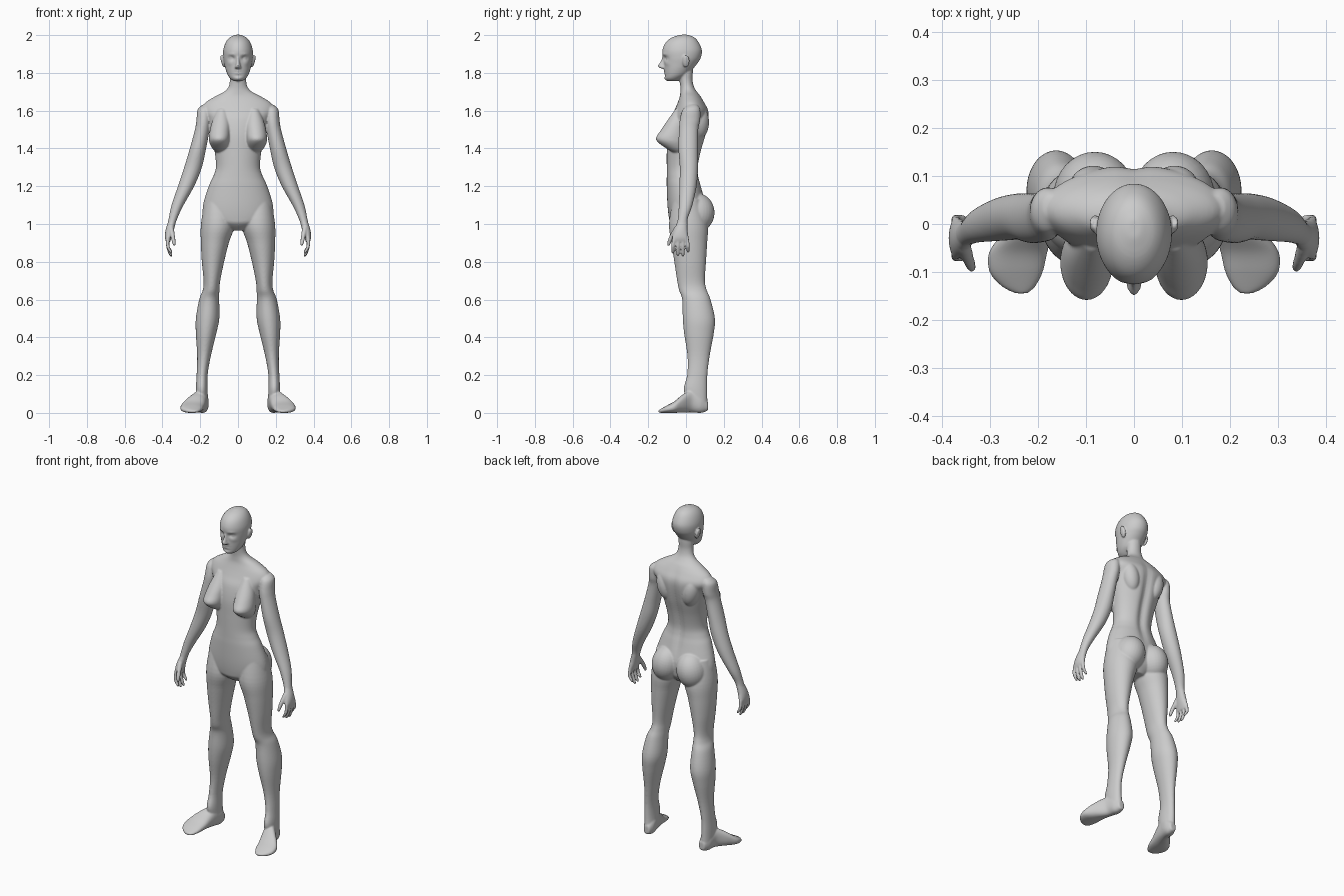
import bpy, bmesh, math
from mathutils import Matrix, Vector


def catmull(a, b, c, d, t):
    return 0.5 * (2*b + (c - a)*t + (2*a - 5*b + 4*c - d)*t*t + (3*b - a - 3*c + d)*t**3)


def refine(st, n):
    out = []
    for i in range(len(st) - 1):
        p = [st[max(i-1, 0)], st[i], st[i+1], st[min(i+2, len(st)-1)]]
        out += [[catmull(*q, k/n) for q in zip(*p)] for k in range(n)]
    return out + [list(st[-1])]


def loft(bm, st, axis='z', side=1, seg=40, sub=5, power=1.0):
    """Stations: (position along axis, centre x, half width, low edge, high edge)."""
    rings = []
    for pos, cx, rx, lo, hi in refine(st, sub):
        ring = []
        for i in range(seg):
            a = math.tau * i / seg
            c, s = math.cos(a), math.sin(a)
            x = side * (cx + rx * math.copysign(abs(c)**power, c))
            o = (lo + hi)/2 + (hi - lo)/2 * math.copysign(abs(s)**power, s)
            ring.append(bm.verts.new((x, o, pos) if axis == 'z' else (x, pos, o)))
        rings.append(ring)
    for r, q in zip(rings, rings[1:]):
        for i in range(seg):
            j = (i + 1) % seg
            bm.faces.new((r[i], r[j], q[j], q[i]))
    bm.faces.new(rings[0])
    bm.faces.new(rings[-1])
    return [v for r in rings for v in r]


def ball(bm, loc, size, rot=0):
    m = Matrix.Translation(loc) @ Matrix.Rotation(rot, 4, 'Y') @ Matrix.Diagonal(Vector((*size, 1)))
    bmesh.ops.create_uvsphere(bm, u_segments=32, v_segments=20, radius=1, matrix=m)


bm = bmesh.new()

# torso and neck, with a groove along the spine
torso = loft(bm, [
    (.965, 0, .05, -.04, .06), (1.0, 0, .13, -.08, .09), (1.03, 0, .18, -.09, .10),
    (1.10, 0, .185, -.098, .105), (1.20, 0, .155, -.102, .082), (1.25, 0, .132, -.102, .07),
    (1.30, 0, .117, -.102, .068), (1.38, 0, .123, -.102, .083), (1.47, 0, .142, -.10, .108),
    (1.55, 0, .163, -.085, .122), (1.60, 0, .192, -.062, .12), (1.64, 0, .175, -.045, .10),
    (1.675, 0, .122, -.033, .078), (1.70, 0, .074, -.03, .058), (1.725, 0, .051, -.03, .043),
    (1.76, 0, .043, -.034, .035), (1.80, 0, .043, -.04, .036), (1.84, 0, .04, -.04, .036)], seg=64)
for v in torso:
    if v.co.y > 0 and 1.1 < v.co.z < 1.68:
        fade = math.sin(math.pi * (v.co.z - 1.1) / .58)
        v.co.y -= .017 * fade * math.exp(-(v.co.x / .025)**2)

# head, with sockets, brow, cheek, mouth and chin pressed into the face
head = loft(bm, [
    (2.002, 0, .014, -.03, .01), (1.987, 0, .045, -.075, .045), (1.96, 0, .066, -.108, .068),
    (1.92, 0, .078, -.125, .084), (1.88, 0, .078, -.122, .078), (1.85, 0, .073, -.117, .06),
    (1.82, 0, .066, -.115, .036), (1.79, 0, .055, -.113, .01), (1.77, 0, .041, -.111, -.02),
    (1.757, 0, .024, -.10, -.04)], seg=96, sub=10)
FACE = [(.033, 1.877, .016, .015, .010), (.035, 1.899, -.004, .02, .006),
        (.045, 1.85, -.004, .014, .012), (0, 1.811, -.004, .016, .005),
        (0, 1.797, -.004, .014, .005), (0, 1.804, .005, .018, .0025),
        (0, 1.785, .004, .02, .005), (0, 1.769, -.004, .014, .008)]
for v in head:
    if v.co.y < -.04:
        x, z = abs(v.co.x), v.co.z
        v.co.y += sum(a * math.exp(-((x-fx)/sx)**2 - ((z-fz)/sz)**2) for fx, fz, a, sx, sz in FACE)

# nose
loft(bm, [(1.90, 0, .008, -.122, -.09), (1.865, 0, .009, -.132, -.09), (1.840, 0, .013, -.149, -.09),
          (1.830, 0, .018, -.145, -.09), (1.822, 0, .015, -.128, -.09)], seg=24)

for s in (1, -1):
    # eyes and ears
    ball(bm, (s*.033, -.091, 1.877), (.015, .014, .011))
    ball(bm, (s*.081, .0, 1.862), (.009, .019, .034), s*.25)
    # breasts and buttocks
    loft(bm, [(1.61, .085, .025, -.055, 0), (1.54, .09, .048, -.104, 0), (1.49, .096, .054, -.138, 0),
              (1.455, .099, .055, -.159, 0), (1.43, .098, .053, -.146, 0),
              (1.40, .092, .044, -.104, 0), (1.38, .088, .03, -.07, 0)], side=s)
    ball(bm, (s*.082, .055, 1.06), (.086, .096, .105), s*-.2)
    # shoulder blades
    ball(bm, (s*.085, .07, 1.54), (.05, .052, .09), s*.2)
    # legs
    loft(bm, [
        (1.13, .105, .07, -.07, .08), (1.0, .107, .089, -.09, .115), (.90, .1225, .074, -.077, .112),
        (.80, .1325, .059, -.062, .106), (.70, .138, .044, -.047, .10), (.65, .1425, .044, -.037, .11),
        (.60, .1525, .053, -.02, .13), (.50, .161, .062, -.017, .153), (.42, .169, .054, -.01, .147),
        (.30, .18, .036, .008, .125), (.20, .19, .029, .006, .113), (.12, .192, .031, -.012, .112),
        (.04, .188, .032, .02, .114)], side=s)
    # feet, turned outwards
    loft(bm, [
        (.116, .185, .018, .012, .06), (.08, .188, .033, .0, .10), (.03, .197, .036, .003, .12),
        (-.02, .223, .052, .002, .095), (-.06, .242, .061, 0, .062), (-.10, .246, .056, 0, .040),
        (-.13, .241, .036, 0, .023), (-.145, .235, .014, .002, .014)],
        axis='y', side=s, power=.85)
    # arms
    loft(bm, [
        (1.63, .170, .02, .01, .06), (1.605, .178, .036, -.018, .075), (1.55, .182, .038, -.033, .075),
        (1.50, .189, .039, -.037, .065), (1.40, .212, .043, -.040, .064), (1.30, .238, .047, -.033, .064),
        (1.20, .275, .043, -.035, .056), (1.10, .320, .032, -.038, .034), (1.03, .344, .023, -.043, .010),
        (.98, .357, .020, -.052, .005)], side=s)
    # palms
    loft(bm, [(1.02, .347, .02, -.043, .008), (.97, .361, .022, -.062, .008),
              (.93, .369, .018, -.073, .014), (.905, .370, .011, -.072, .014)], side=s)
    # fingers
    for k, tip in enumerate((.845, .832, .830, .85)):
        y = -.063 + .0225*k
        e = (k - 1.5) * .004
        loft(bm, [(.93, .371, .010, y-.010, y+.010), (.885, .372, .0095, y+e-.0095, y+e+.0095),
                  (tip+.012, .359, .009, y+e-.009, y+e+.009), (tip-.003, .352, .005, y+e-.005, y+e+.005)],
             side=s, seg=16)
    # thumbs
    loft(bm, [(.985, .355, .014, -.06, -.025), (.94, .346, .012, -.086, -.058),
              (.905, .340, .010, -.099, -.077), (.885, .337, .006, -.099, -.086)], side=s, seg=16)

# blend all parts into one smooth skin
bmesh.ops.recalc_face_normals(bm, faces=bm.faces)
mesh = bpy.data.meshes.new("body")
bm.to_mesh(mesh)
bm.free()
body = bpy.data.objects.new("body", mesh)
bpy.context.collection.objects.link(body)
rm = body.modifiers.new("skin", 'REMESH')
rm.mode = 'VOXEL'
rm.voxel_size = .0045
rm.use_smooth_shade = True
sm = body.modifiers.new("soften", 'SMOOTH')
sm.factor = .5
sm.iterations = 6
